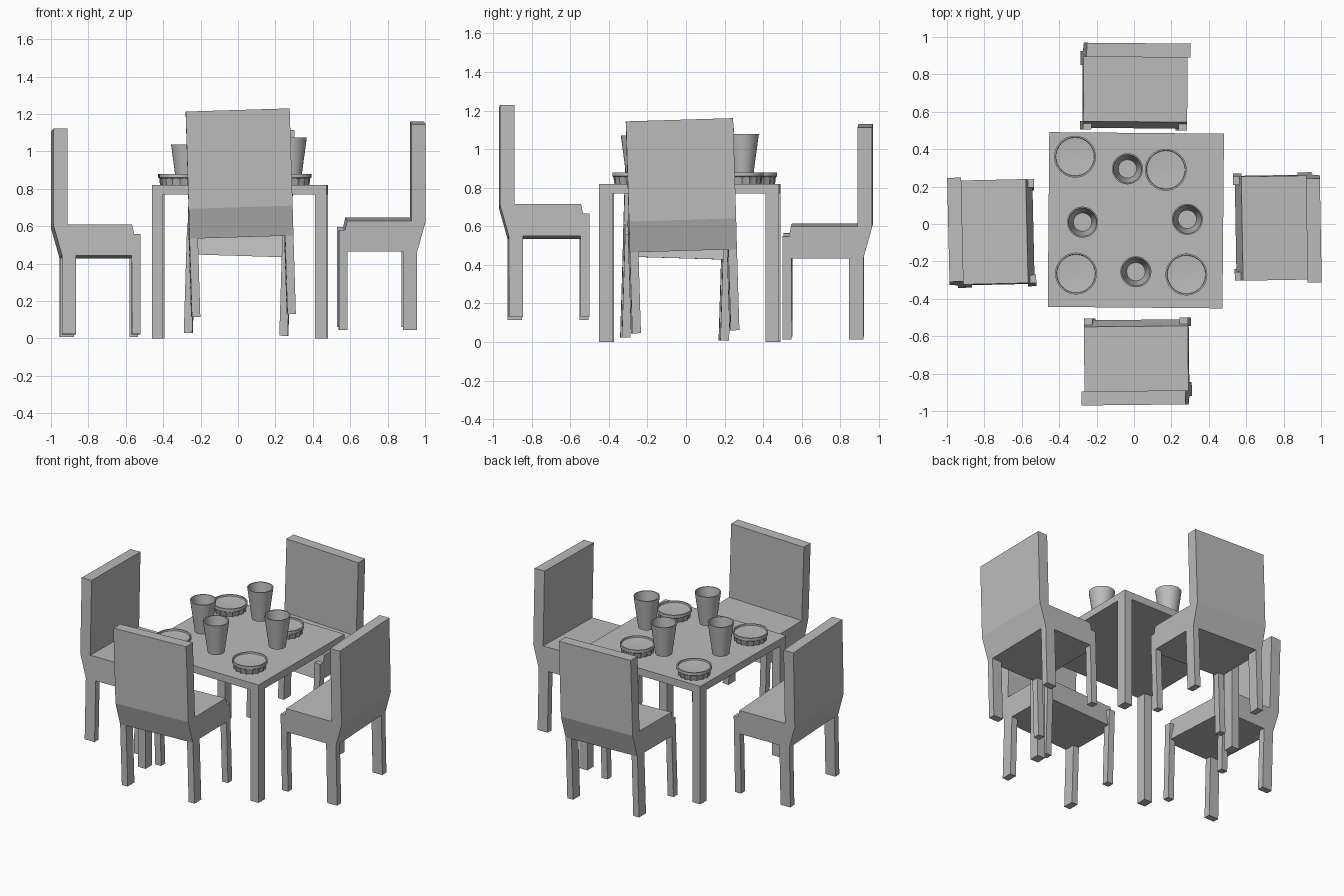
import bpy, bmesh, math
from mathutils import Matrix, Vector

if "Cube" in bpy.data.objects:
    bpy.data.objects.remove(bpy.data.objects["Cube"])

grey = bpy.data.materials.new("plain_grey")
grey.diffuse_color = (0.5, 0.5, 0.5, 1)
grey.use_nodes = True
grey.node_tree.nodes["Principled BSDF"].inputs["Base Color"].default_value = grey.diffuse_color


def finish(bm, name, matrix, smooth=False):
    bmesh.ops.recalc_face_normals(bm, faces=bm.faces[:])
    mesh = bpy.data.meshes.new(name)
    bm.to_mesh(mesh)
    bm.free()
    mesh.materials.append(grey)
    obj = bpy.data.objects.new(name, mesh)
    bpy.context.collection.objects.link(obj)
    obj.matrix_world = matrix
    if smooth:
        bpy.ops.object.select_all(action='DESELECT')
        bpy.context.view_layer.objects.active = obj
        obj.select_set(True)
        bpy.ops.object.shade_smooth_by_angle(angle=math.radians(35))
    return obj


def box(name, lo, hi, matrix):
    lo, hi = Vector(lo), Vector(hi)
    bm = bmesh.new()
    bmesh.ops.create_cube(bm, size=1)
    for v in bm.verts:
        v.co = Vector([(lo[i] + hi[i]) / 2 + v.co[i] * (hi[i] - lo[i]) for i in range(3)])
    return finish(bm, name, matrix)


def extrude_profile(name, points, half_width, matrix):
    """Extrude a (y, z) outline across x."""
    bm = bmesh.new()
    face = bm.faces.new([bm.verts.new((-half_width, y, z)) for y, z in points])
    out = bmesh.ops.extrude_face_region(bm, geom=[face])
    moved = [g for g in out["geom"] if isinstance(g, bmesh.types.BMVert)]
    bmesh.ops.translate(bm, verts=moved, vec=(2 * half_width, 0, 0))
    return finish(bm, name, matrix)


def lathe(name, profile, matrix, segs=32, zigzag=None):
    """Turn (r, z) points; the ring numbered zigzag alternates in radius."""
    bm = bmesh.new()
    rings = []
    for i, (r, z) in enumerate(profile):
        ring = []
        for k in range(segs):
            a = 2 * math.pi * k / segs
            rr = r - 0.012 * (k % 2) if i == zigzag else r
            ring.append(bm.verts.new((rr * math.cos(a), rr * math.sin(a), z)))
        rings.append(ring)
    for a, b in zip(rings, rings[1:]):
        for k in range(segs):
            n = (k + 1) % segs
            bm.faces.new((a[k], a[n], b[n], b[k]))
    bm.faces.new(rings[0])
    bm.faces.new(rings[-1])
    return finish(bm, name, matrix, smooth=True)


def place(x, y, z, turn, roll=0):
    return (Matrix.Translation((x, y, z)) @ Matrix.Rotation(math.radians(turn), 4, 'Z')
            @ Matrix.Rotation(math.radians(roll), 4, 'Y'))


# Table: slab with four flush corner legs
table = place(0.01, 0.02, 0, -0.5)
T = 0.467
box("table_top", (-T, -T, 0.77), (T, T, 0.82), table)
for sx in (-1, 1):
    for sy in (-1, 1):
        xs = sorted((sx * T, sx * (T - 0.06)))
        ys = sorted((sy * T, sy * (T - 0.07)))
        box("table_leg", (xs[0], ys[0], 0), (xs[1], ys[1], 0.775), table)

# Chairs: back and seat share one outline, each chair leans slightly sideways
W = 0.278
outline = [(0, 1.10), (0.075, 1.10), (0.075, 0.585), (0.42, 0.585),
           (0.455, 0.42), (0.045, 0.42), (0, 0.58)]
chairs = {
    "front": place(0.032, -0.967, 0.122, 0.6, -1.75),
    "right": place(0.998, 0.0, 0.053, 91, -1.75),
    "back": place(-0.008, 0.967, 0.022, 179.5, -1.75),
    "left": place(-0.992, -0.065, 0.015, -88.7, -1.75),
}
for side, m in chairs.items():
    extrude_profile(side + "_chair_seat_and_back", outline, W, m)
    for s in (-1, 1):
        xs = sorted((s * W, s * (W - 0.045)))
        box(side + "_chair_rear_leg", (xs[0], 0.045, 0), (xs[1], 0.12, 0.43), m)
        box(side + "_chair_front_leg", (xs[0], 0.418, 0), (xs[1], 0.464, 0.535), m)

# Plates: fluted underside, upright lip, sunken dish
plate = [(0.102, 0), (0.106, 0.035), (0.112, 0.04), (0.112, 0.06),
         (0.104, 0.06), (0.102, 0.05), (0.06, 0.047), (0.01, 0.046)]
for x, y in ((-0.315, 0.36), (0.17, 0.29), (-0.31, -0.265), (0.28, -0.27)):
    lathe("plate", plate, place(x, y, 0.82, 0), zigzag=0)

# Cups: tapered, thin walled and open
cup = [(0.054, 0), (0.083, 0.215), (0.076, 0.215), (0.049, 0.012)]
for x, y, z in ((-0.035, 0.295, 0.865), (-0.275, 0.01, 0.823),
                (0.285, 0.025, 0.86), (0.01, -0.255, 0.855)):
    lathe("cup", cup, place(x, y, z, 0))
